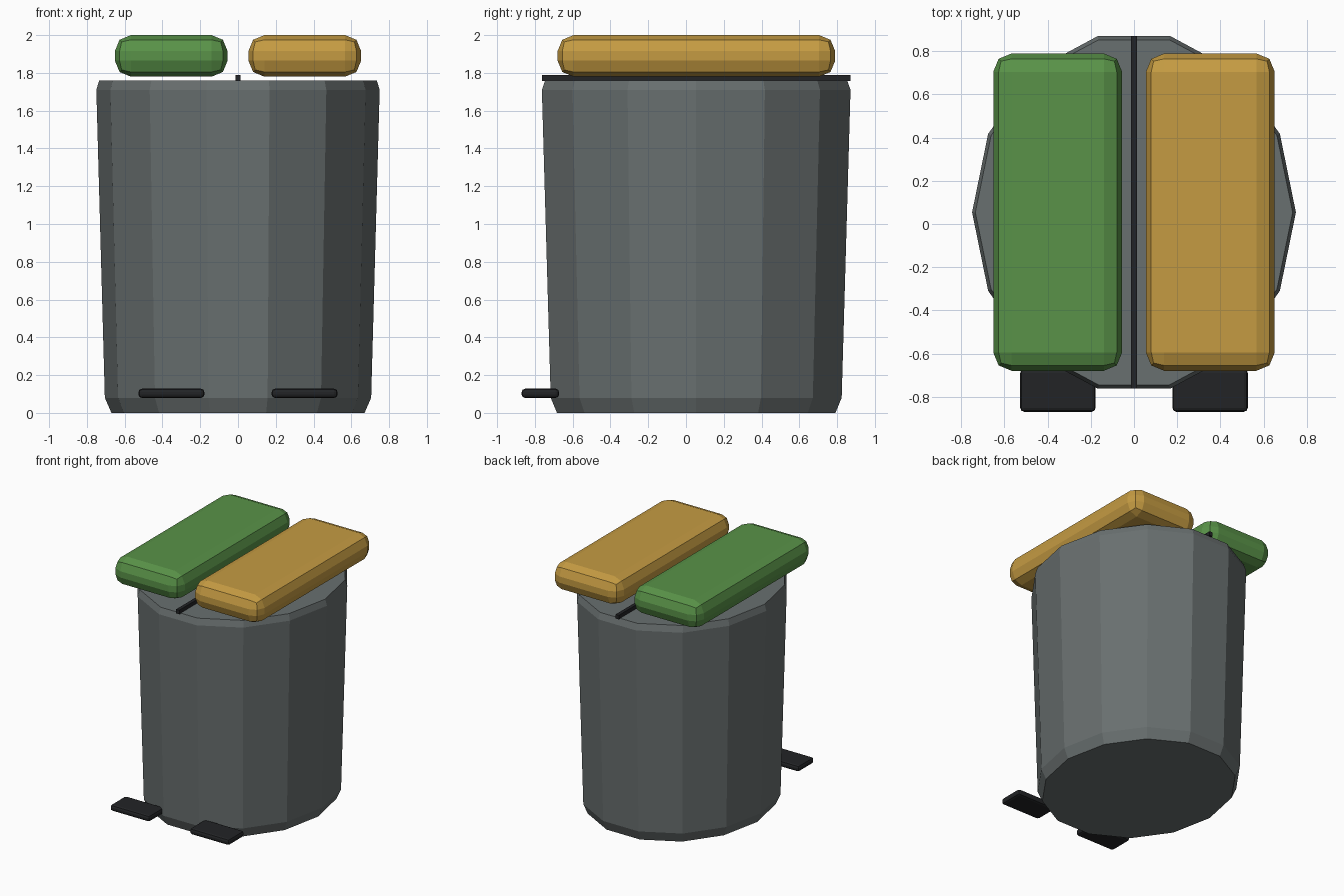
import bpy, bmesh, math

if "Cube" in bpy.data.objects:
    bpy.data.objects.remove(bpy.data.objects["Cube"])


def material(name, rgb):
    m = bpy.data.materials.new(name)
    m.diffuse_color = (*rgb, 1)
    m.use_nodes = True
    m.node_tree.nodes["Principled BSDF"].inputs["Base Color"].default_value = m.diffuse_color
    return m


GREY = material("body_grey", (0.14, 0.16, 0.16))
GREEN = material("lid_green", (0.10, 0.29, 0.065))
YELLOW = material("lid_yellow", (0.56, 0.33, 0.055))
BLACK = material("black_plastic", (0.016, 0.017, 0.019))


def add_object(name, bm, mat):
    bmesh.ops.recalc_face_normals(bm, faces=bm.faces)
    me = bpy.data.meshes.new(name)
    bm.to_mesh(me)
    bm.free()
    me.materials.append(mat)
    ob = bpy.data.objects.new(name, me)
    bpy.context.collection.objects.link(ob)
    return ob


def box(name, lo, hi, mat, bevel=0):
    bm = bmesh.new()
    bmesh.ops.create_cube(bm, size=1)
    for v in bm.verts:
        v.co = [(a + b) / 2 + c * (b - a) for a, b, c in zip(lo, hi, v.co)]
    if bevel:
        bmesh.ops.bevel(bm, geom=bm.edges[:], offset=bevel, segments=2,
                        profile=0.5, affect='EDGES', clamp_overlap=True)
    return add_object(name, bm, mat)


# Bin body: 14-sided tapered oval with chamfered top and bottom rims
SIDES, CENTRE_Y = 14, 0.054
PROFILE = [(0.67, 0.756, 0.0), (0.705, 0.79, 0.08),
           (0.75, 0.838, 1.71), (0.735, 0.82, 1.76)]
bm = bmesh.new()
rings = []
for rx, ry, z in PROFILE:
    angles = [2 * math.pi * i / SIDES for i in range(SIDES)]
    rings.append([bm.verts.new((rx * math.cos(a), CENTRE_Y + ry * math.sin(a), z))
                  for a in angles])
for low, high in zip(rings, rings[1:]):
    for i in range(SIDES):
        j = (i + 1) % SIDES
        bm.faces.new((low[i], low[j], high[j], high[i]))
bm.faces.new(rings[0][::-1])
bm.faces.new(rings[-1])
add_object("bin_body", bm, GREY)

# Divider strip between the lids
box("lid_divider", (-0.014, -0.763, 1.757), (0.014, 0.87, 1.79), BLACK)

# Rounded lids and foot pedals, one of each per side
for side, s, colour in (("left", -1, GREEN), ("right", 1, YELLOW)):
    x0, x1 = sorted((s * 0.055, s * 0.652))
    box(side + "_lid", (x0, -0.68, 1.78), (x1, 0.79, 2.0), colour, 0.085)
    x0, x1 = sorted((s * 0.178, s * 0.527))
    box(side + "_pedal", (x0, -0.87, 0.079), (x1, -0.672, 0.128), BLACK, 0.018)
